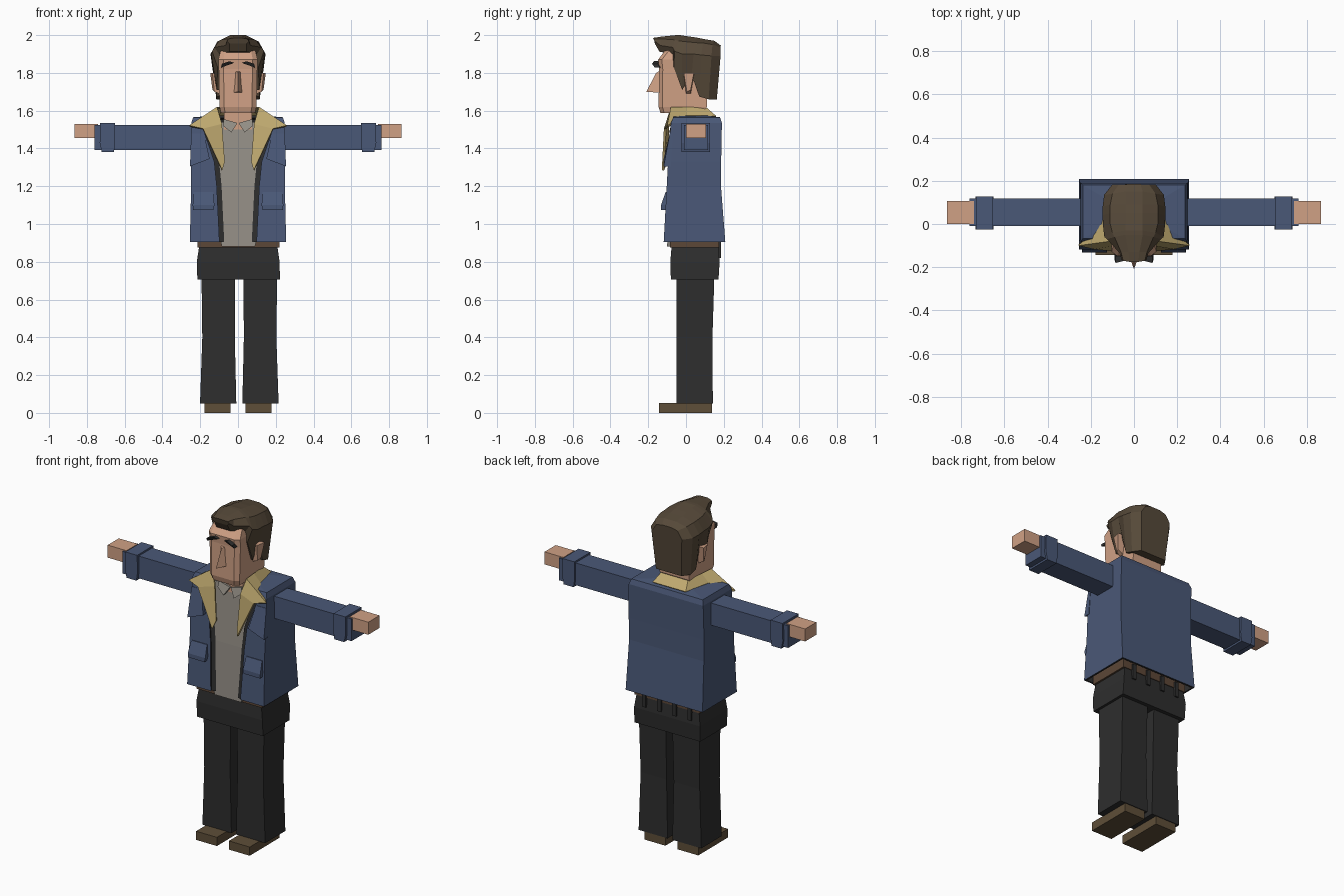
import bpy
import bmesh


def material(name, r, g, b):
    m = bpy.data.materials.new(name)
    lin = [((c / 255 + 0.055) / 1.055) ** 2.4 for c in (r, g, b)]
    m.diffuse_color = (*lin, 1)
    return m


DENIM = material("denim blue", 74, 88, 119)
SKIN = material("skin", 208, 161, 133)
HAIR = material("dark brown hair", 86, 73, 57)
FLEECE = material("fleece yellow", 192, 170, 112)
SHIRT = material("shirt grey", 148, 143, 134)
BLACK = material("trouser black", 46, 46, 46)
SHOE = material("shoe brown", 94, 78, 56)
BELT = material("belt brown", 92, 71, 55)


def mesh_object(name, verts, faces, mat, fix=True):
    me = bpy.data.meshes.new(name)
    bm = bmesh.new()
    vs = [bm.verts.new(v) for v in verts]
    for f in faces:
        bm.faces.new([vs[i] for i in f])
    if fix:
        bmesh.ops.recalc_face_normals(bm, faces=bm.faces)
    bm.to_mesh(me)
    bm.free()
    me.materials.append(mat)
    ob = bpy.data.objects.new(name, me)
    bpy.context.collection.objects.link(ob)
    return ob


def loft(name, rings, mat, closed=True):
    """Skin a list of equal-length rings; closed rings also get end caps."""
    n = len(rings[0])
    verts = [p for r in rings for p in r]
    faces = []
    for k in range(len(rings) - 1):
        a, b = k * n, (k + 1) * n
        for i in range(n if closed else n - 1):
            j = (i + 1) % n
            faces.append((a + i, b + i, b + j, a + j))
    if closed:
        faces += [tuple(range(n)), tuple(range(len(verts) - n, len(verts)))]
    return mesh_object(name, verts, faces, mat, closed)


def rect(z, x0, x1, y0, y1):
    return [(x0, y0, z), (x1, y0, z), (x1, y1, z), (x0, y1, z)]


def box(name, x0, x1, y0, y1, z0, z1, mat):
    return loft(name, [rect(z0, x0, x1, y0, y1), rect(z1, x0, x1, y0, y1)], mat)


def flip(points, s, dx=0):
    return [(s * x + dx, y, z) for x, y, z in points]


def slab(name, pts, depth, mat):
    """Polygon facing the front, thickened backwards."""
    return loft(name, [pts, [(x, y + depth, z) for x, y, z in pts]], mat)


def solidify(ob, t, lining=None):
    mod = ob.modifiers.new("thickness", "SOLIDIFY")
    mod.thickness, mod.offset = t, -1
    if lining:
        ob.data.materials.append(lining)
        mod.material_offset = mod.material_offset_rim = 1


# Trousers, belt and shirt
loft("trouser_hips", [rect(0.705, -0.215, 0.222, -0.08, 0.172),
                      rect(0.80, -0.218, 0.22, -0.083, 0.178),
                      rect(0.885, -0.205, 0.208, -0.076, 0.17)], BLACK)
box("belt", -0.215, 0.22, -0.085, 0.175, 0.875, 0.93, BELT)
loft("shirt", [rect(0.88, -0.085, 0.09, -0.1, 0.15),
               rect(1.2, -0.17, 0.17, -0.085, 0.15),
               rect(1.54, -0.2, 0.2, -0.055, 0.15)], SHIRT)
for x in (-0.15, -0.05, 0.05, 0.15):
    box("belt_loop", x - 0.012, x + 0.012, 0.165, 0.185, 0.82, 0.91, BLACK)

# Jacket shell: z, opening, half width, front, back
JACKET = [(0.905, 0.098, 0.255, -0.118, 0.208), (1.2, 0.112, 0.248, -0.102, 0.185),
          (1.33, 0.125, 0.25, -0.095, 0.186), (1.535, 0.195, 0.247, -0.08, 0.19)]


def open_ring(half):
    return flip(half, -1) + half[::-1]


shell = [open_ring([(o, f, z), (w, f, z), (w, b, z)]) for z, o, w, f, b in JACKET]
shell.append(open_ring([(0.18, -0.068, 1.565), (0.237, -0.068, 1.565), (0.237, 0.18, 1.565)]))
shell.append(open_ring([(0.11, -0.06, 1.575), (0.11, 0.0, 1.575), (0.10, 0.10, 1.575)]))
solidify(loft("jacket", shell, DENIM, closed=False), 0.015, BLACK)

for s in (-1, 1):
    # Legs and shoes
    loft("leg", [flip(rect(z, a, b, -0.05, y), s, 0.007) for z, a, b, y in
                 [(0.05, 0.016, 0.208, 0.142), (0.4, 0.024, 0.196, 0.14),
                  (0.72, 0.022, 0.2, 0.15)]], BLACK)
    loft("shoe", [flip(rect(z, 0.04, 0.178, -0.143, 0.138), s) for z in (0, 0.052)], SHOE)

    # Sleeves, cuffs and hands
    loft("sleeve", [flip(rect(z, 0.23, 0.76, -0.01, 0.117), s) for z in (1.392, 1.525)], DENIM)
    loft("cuff", [flip(rect(z, a, b, -0.025, 0.128), s) for z, a, b in
                  [(1.382, 0.657, 0.722), (1.43, 0.65, 0.732), (1.535, 0.652, 0.73)]], DENIM)
    loft("hand", [flip(rect(z, 0.74, 0.865, 0.0, 0.106), s) for z in (1.455, 1.53)], SKIN)

    # Dark jacket facing beside the shirt
    loft("jacket_facing", [flip([(o + 0.012, f + 0.006, z), (o - 0.025, f + 0.013, z)], s)
                           for z, o, w, f, b in JACKET], BLACK, closed=False)

    # Chest yoke and pocket flaps
    loft("chest_flap", [flip(r, s) for r in (
        [(0.15, -0.118, 1.345), (0.254, -0.118, 1.305), (0.254, -0.08, 1.305), (0.15, -0.08, 1.345)],
        [(0.18, -0.086, 1.48), (0.248, -0.086, 1.48), (0.248, -0.07, 1.48), (0.18, -0.07, 1.48)])], DENIM)
    loft("pocket_flap", [flip(rect(z, a, b, y, -0.09), s) for z, a, b, y in
                         [(1.075, 0.13, 0.238, -0.132), (1.10, 0.125, 0.24, -0.132),
                          (1.17, 0.13, 0.235, -0.108)]], DENIM)

    # Shirt collar point
    slab("shirt_collar", flip([(0.003, -0.072, 1.535), (0.075, -0.072, 1.555),
                               (0.08, -0.08, 1.52), (0.035, -0.09, 1.485)], s), 0.02, SHIRT)

    # Ear, eyebrow and eye line
    loft("ear", [flip(r, s) for r in (
        [(0.10, -0.01, 1.80), (0.10, 0.045, 1.80), (0.10, 0.025, 1.69), (0.10, 0.0, 1.69)],
        [(0.135, -0.012, 1.80), (0.147, 0.042, 1.80), (0.135, 0.025, 1.71), (0.125, 0.005, 1.70)])], SKIN)
    slab("eyebrow", flip([(0.02, -0.16, 1.853), (0.09, -0.165, 1.828),
                          (0.085, -0.18, 1.848), (0.045, -0.17, 1.862)], s), 0.03, BLACK)

# Fleece collar: inner and outer edges from the left tip round the neck to the right tip
INNER = [(0.07, -0.108, 1.33), (0.085, -0.10, 1.53), (0.112, -0.08, 1.62),
         (0.105, 0.0, 1.62), (0.09, 0.11, 1.615)]
OUTER = [(0.083, -0.128, 1.285), (0.185, -0.117, 1.505), (0.258, -0.10, 1.522),
         (0.15, 0.0, 1.575), (0.11, 0.16, 1.572)]
inner, outer = open_ring(INNER), open_ring(OUTER)
solidify(loft("fleece_collar", [outer, inner], FLEECE, closed=False), 0.012)

# Neck and head
box("neck", -0.075, 0.075, -0.06, 0.085, 1.5, 1.63, SKIN)


def head_ring(z, w, front, back):
    half = [(w * 0.75, front, z), (w, front + 0.02, z), (w, back, z)]
    return flip(half, -1) + half[::-1]


loft("head", [head_ring(1.587, 0.09, -0.135, 0.09), head_ring(1.62, 0.098, -0.145, 0.11),
              head_ring(1.82, 0.102, -0.143, 0.12), head_ring(1.87, 0.104, -0.148, 0.12),
              head_ring(1.945, 0.085, -0.09, 0.12)], SKIN)
mesh_object("nose", [(-0.024, -0.14, 1.695), (0.024, -0.14, 1.695), (0, -0.21, 1.70),
                     (-0.014, -0.14, 1.81), (0.014, -0.14, 1.81), (0, -0.158, 1.80)],
            [(0, 1, 2), (0, 2, 5, 3), (1, 4, 5, 2), (3, 5, 4), (0, 3, 4, 1)], SKIN)

# Swept hair: arch sections from the forehead to the nape
HAIR_ARCHES = [
    [(0.045, -0.165, 1.955), (0.058, -0.165, 1.968), (0.05, -0.17, 1.98), (0.02, -0.175, 1.985)],
    [(0.045, -0.14, 1.912), (0.066, -0.135, 1.945), (0.06, -0.13, 1.98), (0.025, -0.13, 1.992)],
    [(0.10, -0.07, 1.90), (0.125, -0.07, 1.935), (0.09, -0.06, 1.975), (0.04, -0.05, 2.0)],
    [(0.108, -0.065, 1.83), (0.137, -0.06, 1.915), (0.10, -0.04, 1.97), (0.04, -0.03, 2.0)],
    [(0.112, -0.02, 1.71), (0.142, -0.02, 1.90), (0.11, 0.0, 1.965), (0.04, 0.0, 1.995)],
    [(0.112, 0.03, 1.79), (0.146, 0.04, 1.90), (0.11, 0.05, 1.96), (0.04, 0.05, 1.988)],
    [(0.115, 0.07, 1.675), (0.145, 0.08, 1.895), (0.11, 0.09, 1.958), (0.04, 0.09, 1.98)],
    [(0.115, 0.12, 1.66), (0.138, 0.135, 1.89), (0.10, 0.14, 1.95), (0.04, 0.15, 1.97)],
    [(0.085, 0.163, 1.66), (0.10, 0.183, 1.89), (0.07, 0.182, 1.935), (0.03, 0.184, 1.945)]]
loft("hair", [open_ring(a) for a in HAIR_ARCHES], HAIR)
